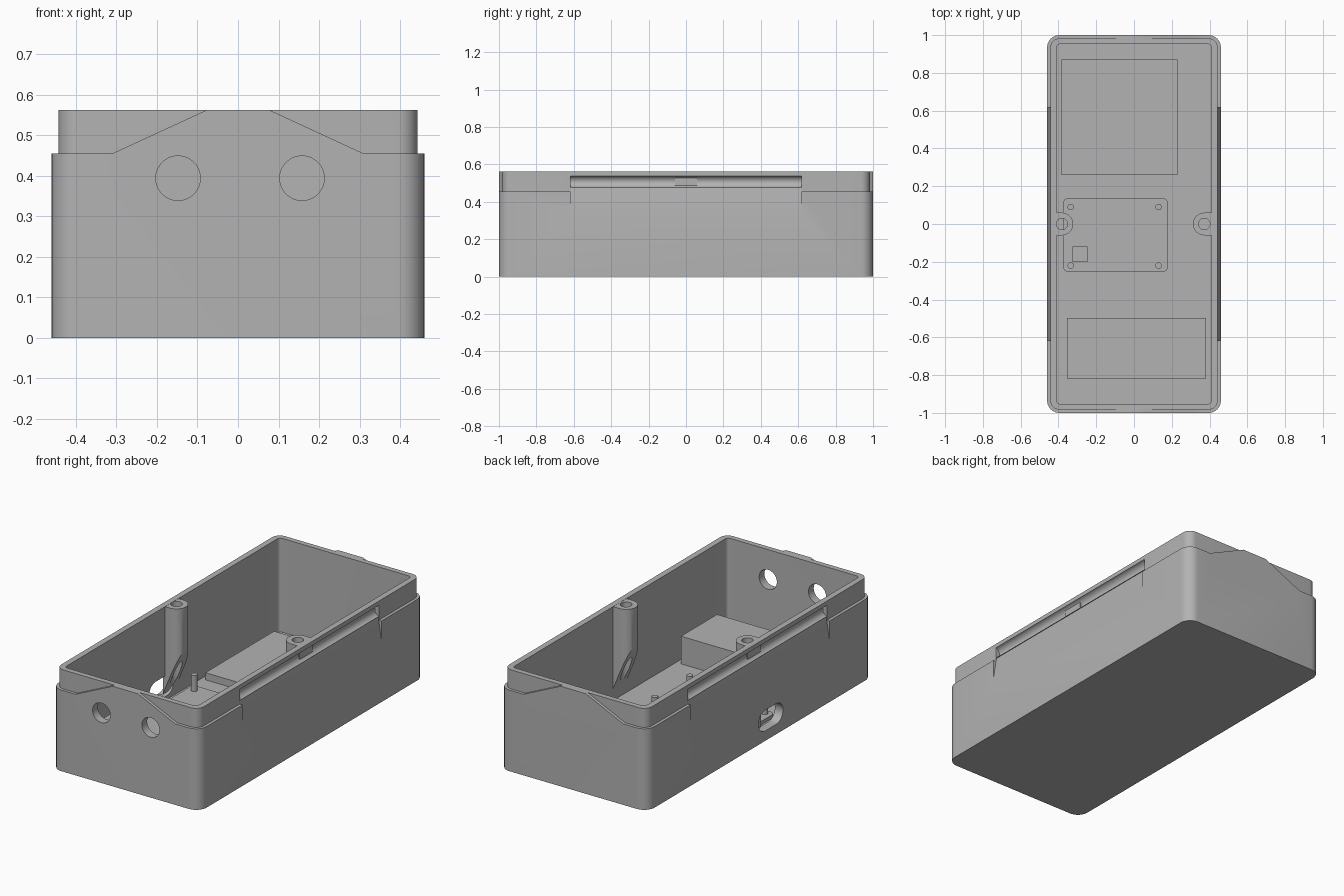
import bpy, bmesh
from math import sin, cos, pi, radians

cube = bpy.data.objects.get("Cube")
if cube:
    bpy.data.objects.remove(cube, do_unlink=True)

grey = bpy.data.materials.new("plain_grey")
grey.use_nodes = True
COLOUR = (0.45, 0.45, 0.45, 1)
grey.diffuse_color = COLOUR
grey.node_tree.nodes["Principled BSDF"].inputs["Base Color"].default_value = COLOUR

WALL_TOP, RIM, FLOOR = 0.455, 0.562, 0.035


def rounded(cx, cy, hx, hy, r, steps=8):
    """Rounded rectangle outline; a circle when hx = hy = r."""
    pts = []
    for k, (sx, sy) in enumerate([(1, 1), (-1, 1), (-1, -1), (1, -1)]):
        for i in range(steps + 1):
            a = (k + i / steps) * pi / 2
            p = (cx + sx * (hx - r) + r * cos(a), cy + sy * (hy - r) + r * sin(a))
            if not pts or abs(p[0] - pts[-1][0]) + abs(p[1] - pts[-1][1]) > 1e-5:
                pts.append(p)
    if abs(pts[0][0] - pts[-1][0]) + abs(pts[0][1] - pts[-1][1]) < 1e-5:
        pts.pop()
    return pts


def prism(name, outline, lo, hi, axis="z"):
    """Extrude a flat outline along an axis."""
    place = {"z": lambda u, v, w: (u, v, w),
             "y": lambda u, v, w: (u, w, v),
             "x": lambda u, v, w: (w, u, v)}[axis]
    bm = bmesh.new()
    rings = [[bm.verts.new(place(u, v, w)) for u, v in outline] for w in (lo, hi)]
    n = len(outline)
    bm.faces.new(rings[0])
    bm.faces.new(rings[1])
    for i in range(n):
        j = (i + 1) % n
        bm.faces.new((rings[0][i], rings[0][j], rings[1][j], rings[1][i]))
    bmesh.ops.recalc_face_normals(bm, faces=bm.faces)
    mesh = bpy.data.meshes.new(name)
    bm.to_mesh(mesh)
    bm.free()
    mesh.materials.append(grey)
    obj = bpy.data.objects.new(name, mesh)
    bpy.context.collection.objects.link(obj)
    return obj


def combine(obj, steps):
    """Apply a list of (operation, helper) booleans, then drop the helpers."""
    for operation, helper in steps:
        helper.hide_render = True
        mod = obj.modifiers.new("boolean", "BOOLEAN")
        mod.operation, mod.object, mod.solver = operation, helper, "EXACT"
    graph = bpy.context.evaluated_depsgraph_get()
    mesh = bpy.data.meshes.new_from_object(obj.evaluated_get(graph))
    obj.modifiers.clear()
    obj.data = mesh
    for _, helper in steps:
        bpy.data.objects.remove(helper, do_unlink=True)


# Case: outer wall, stepped lip and raised end panels
case = prism("case", rounded(0, 0, 0.46, 1, 0.065), 0, WALL_TOP)
steps = [("UNION", prism("lip", rounded(0, 0, 0.443, 0.983, 0.048), 0.2, RIM))]
panel = [(-0.31, WALL_TOP), (-0.31, 0.4), (0.31, 0.4), (0.31, WALL_TOP),
         (0.078, RIM), (-0.078, RIM)]
for s in (-1, 1):
    steps.append(("UNION", prism("end_panel", panel, s * 0.965, s, "y")))

# Hollow inside
steps.append(("DIFFERENCE", prism("cavity", rounded(0, 0, 0.41, 0.953, 0.02), FLOOR, 0.7)))

# Tapered latch area and rounded snap groove on both long sides
for s in (-1, 1):
    taper = [(s * 0.461, 0.335), (s * 0.438, 0.475), (s * 0.5, 0.475), (s * 0.5, 0.335)]
    steps.append(("DIFFERENCE", prism("latch_taper", taper, -0.617, 0.617, "y")))
    groove = rounded(s * 0.45, 0.507, 0.032, 0.032, 0.032)
    steps.append(("DIFFERENCE", prism("snap_groove", groove, -0.617, 0.617, "y")))

# Round cable holes in the front, oval port in the right side
for x in (-0.148, 0.158):
    hole = rounded(x, 0.394, 0.055, 0.055, 0.055, 12)
    steps.append(("DIFFERENCE", prism("cable_hole", hole, -1.1, -0.9, "y")))
port = rounded(-0.095, 0.114, 0.108, 0.058, 0.058)
steps.append(("DIFFERENCE", prism("port", port, -0.6, -0.39, "x")))
combine(case, steps)
parts = [case]

# Screw bosses with sloped undersides
for s, x, name in ((-1, 0.382, "right_screw_boss"), (1, 0.372, "left_screw_boss")):
    arc = [(s * (x - 0.06 * cos(radians(a))), 0.06 * sin(radians(a)))
           for a in range(-90, 91, 10)]
    outline = [(s * 0.425, -0.06)] + arc + [(s * 0.425, 0.06)]
    boss = prism(name, outline, 0.04, RIM - 0.001)
    slope = [(s * 0.435, 0.04), (s * 0.3, 0.375), (s * 0.3, 0), (s * 0.435, 0)]
    bore = rounded(s * x, 0, 0.03, 0.03, 0.03, 6)
    combine(boss, [("DIFFERENCE", prism("slope", slope, -0.1, 0.1, "y")),
                   ("DIFFERENCE", prism("bore", bore, 0, 0.7))])
    parts.append(boss)

# Blocks standing on the floor
blocks = [("battery_block", -0.078, 0.565, 0.307, 0.305, 0.075),
          ("front_block", 0.013, -0.658, 0.367, 0.16, 0.19),
          ("board_chip", -0.285, -0.16, 0.04, 0.042, 0.085)]
for name, cx, cy, hx, hy, top in blocks:
    outline = [(cx - hx, cy - hy), (cx + hx, cy - hy), (cx + hx, cy + hy), (cx - hx, cy + hy)]
    parts.append(prism(name, outline, FLOOR - 0.01, top))

# Circuit board with four pegs
parts.append(prism("board", rounded(-0.098, -0.058, 0.278, 0.196, 0.03), FLOOR - 0.01, 0.055))
for x in (-0.335, 0.13):
    for y in (-0.22, 0.09):
        peg = rounded(x, y, 0.017, 0.017, 0.017, 5)
        parts.append(prism("board_peg", peg, FLOOR, 0.145))

# Smooth the rounded surfaces, keep edges sharp
bpy.ops.object.select_all(action="DESELECT")
for obj in parts:
    obj.select_set(True)
bpy.context.view_layer.objects.active = case
bpy.ops.object.shade_smooth_by_angle(angle=radians(30))
